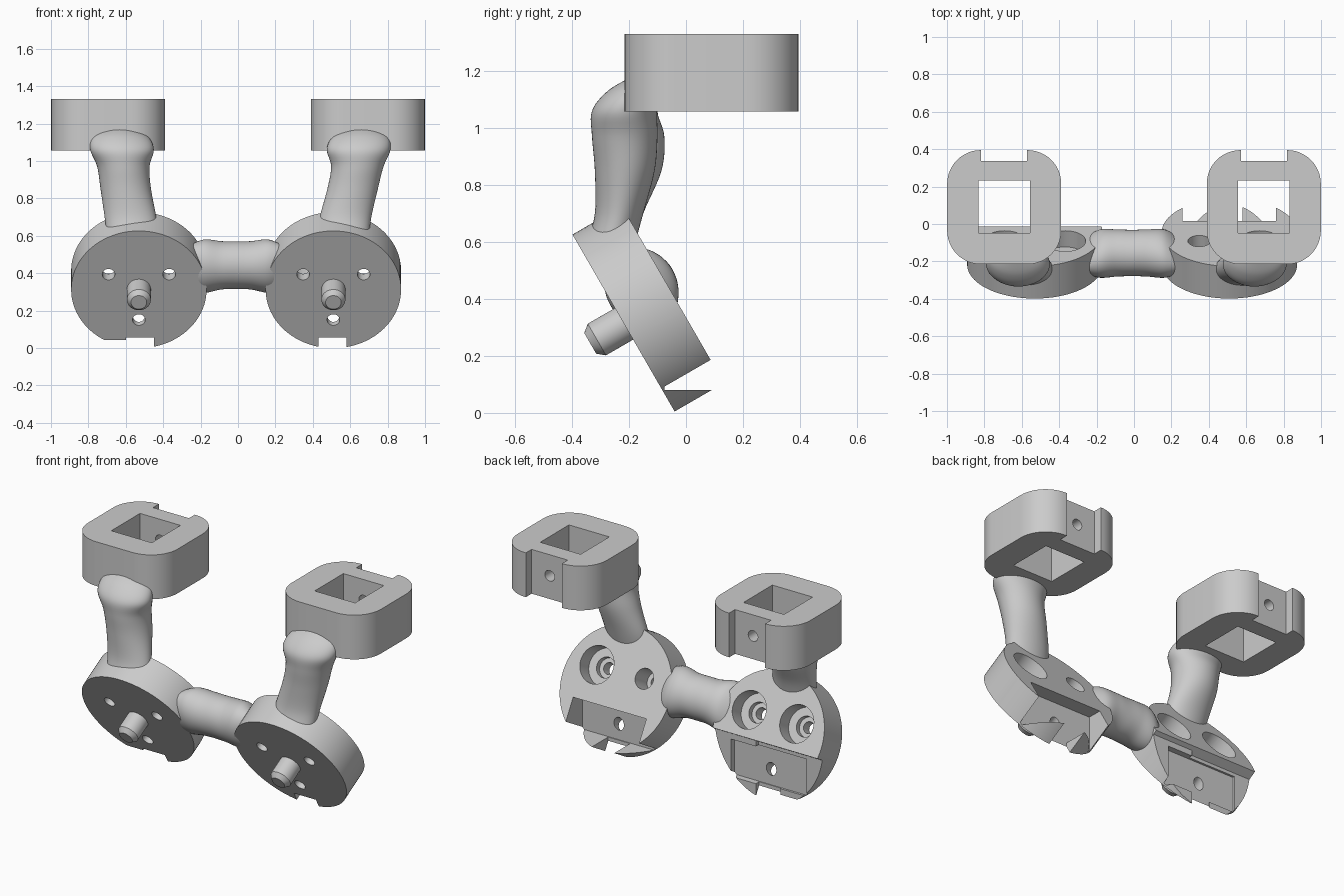
import bpy, bmesh
from math import sin, cos, pi, radians
from mathutils import Matrix, Vector

if "Cube" in bpy.data.objects:
    bpy.data.objects.remove(bpy.data.objects["Cube"])


def finish(bm, name):
    bmesh.ops.recalc_face_normals(bm, faces=bm.faces[:])
    me = bpy.data.meshes.new(name)
    bm.to_mesh(me)
    bm.free()
    ob = bpy.data.objects.new(name, me)
    bpy.context.collection.objects.link(ob)
    return ob


def prism(name, pts, depth, matrix=Matrix()):
    """Extrude a 2D outline along local z, from 0 to depth."""
    bm = bmesh.new()
    f = bm.faces.new([bm.verts.new((a, b, 0)) for a, b in pts])
    r = bmesh.ops.extrude_face_region(bm, geom=[f])
    vs = [v for v in r["geom"] if isinstance(v, bmesh.types.BMVert)]
    bmesh.ops.translate(bm, verts=vs, vec=(0, 0, depth))
    bm.transform(matrix)
    return finish(bm, name)


def circle(r, n, cx=0, cy=0):
    return [(cx + r * cos(2 * pi * i / n), cy + r * sin(2 * pi * i / n)) for i in range(n)]


def box(name, x0, x1, y0, y1, z0, z1):
    return prism(name, [(x0, y0), (x1, y0), (x1, y1), (x0, y1)], z1 - z0,
                 Matrix.Translation((0, 0, z0)))


def yz_prism(name, x0, x1, pts):
    """Extrude a (y, z) outline along x."""
    m = Matrix(((0, 0, 1, x0), (1, 0, 0, 0), (0, 1, 0, 0), (0, 0, 0, 1)))
    return prism(name, pts, x1 - x0, m)


def activate(ob):
    bpy.ops.object.select_all(action='DESELECT')
    bpy.context.view_layer.objects.active = ob
    ob.select_set(True)


def smooth(ob):
    activate(ob)
    bpy.ops.object.shade_smooth_by_angle(angle=radians(30))


def cut(ob, cutters):
    activate(ob)
    for c in cutters:
        c.hide_render = True
        m = ob.modifiers.new("cut", 'BOOLEAN')
        m.operation = 'DIFFERENCE'
        m.solver = 'EXACT'
        m.object = c
        bpy.ops.object.modifier_apply(modifier=m.name)
        bpy.data.objects.remove(c)


def loft(name, secs, a, b, steps=6, n=48):
    """Smooth elliptical tube through sections (x, y, z, half_a, half_b)."""
    secs = [Vector(s) for s in secs]
    rows = []
    for i in range(len(secs) - 1):
        p1, p2 = secs[i], secs[i + 1]
        p0, p3 = secs[max(i - 1, 0)], secs[min(i + 2, len(secs) - 1)]
        for k in range(steps + (i == len(secs) - 2)):
            t = k / steps
            rows.append(0.5 * (2 * p1 + (p2 - p0) * t + (2 * p0 - 5 * p1 + 4 * p2 - p3) * t ** 2
                               + (3 * p1 - p0 - 3 * p2 + p3) * t ** 3))
    bm = bmesh.new()
    rings = [[bm.verts.new(Vector(s[:3]) + a * s[3] * cos(2 * pi * j / n)
                           + b * s[4] * sin(2 * pi * j / n)) for j in range(n)] for s in rows]
    for r, q in zip(rings, rings[1:]):
        for j in range(n):
            bm.faces.new((r[j], r[(j + 1) % n], q[(j + 1) % n], q[j]))
    bm.faces.new(rings[0])
    bm.faces.new(rings[-1])
    ob = finish(bm, name)
    smooth(ob)


# Upper clamp blocks: rounded square with square bore, rear notch and screw hole
def clamp_block(side, cx):
    cy, h, r = 0.09, 0.305, 0.18
    pts = []
    for q, (sx, sy) in enumerate(((1, 1), (-1, 1), (-1, -1), (1, -1))):
        for i in range(13):
            t = (q + i / 12) * pi / 2
            pts.append((cx + sx * (h - r) + r * cos(t), cy + sy * (h - r) + r * sin(t)))
    ob = prism(side + "_clamp_block", pts, 0.273, Matrix.Translation((0, 0, 1.057)))
    hole = prism("screw_cutter", circle(0.033, 24), 0.3,
                 Matrix.Translation((cx, 0.45, 1.2)) @ Matrix.Rotation(pi / 2, 4, 'X'))
    cut(ob, [box("bore_cutter", cx - 0.138, cx + 0.138, -0.047, 0.233, 0.9, 1.5),
             box("notch_cutter", cx - 0.123, cx + 0.123, 0.338, 0.5, 0.9, 1.5), hole])
    smooth(ob)


# Tilted mounting discs: counterbored holes, cut-away lower back, front pin
def mounting_disc(side, cx, inner):
    frame = Matrix.Translation((cx, -0.2175, 0.3125)) @ Matrix.Rotation(radians(120), 4, 'X')

    def at(z):
        return frame @ Matrix.Translation((0, 0, z))

    def span(u0, u1):
        return sorted((cx + inner * u0, cx + inner * u1))

    def back_cut(u0, u1, y):
        return yz_prism("back_cutter", *span(u0, u1),
                        [(0.3, 0.55), (-0.014, 0.36), (y, 0.36 + 0.6 * (y + 0.014)),
                         (y, -0.1), (0.3, -0.1)])

    ob = prism(side + "_mounting_disc", circle(0.362, 96), -0.2, frame)
    cutters = [back_cut(-0.5, 0.5, -0.038), back_cut(-0.5, 0.08, -0.062),
               box("notch_cutter", *span(-0.07, 0.08), -0.07, 0.2, -0.1, 0.15),
               box("pocket_cutter", cx - 0.25, cx + 0.25, -0.075, 0.2, 0.08, 0.31)]
    for k in (30, 150, 270):
        x, y = 0.187 * cos(radians(k)), 0.187 * sin(radians(k))
        cutters.append(prism("hole_cutter", circle(0.034, 32, x, y), -0.4, at(0.1)))
        if k != 270:
            cutters.append(prism("bore_cutter", circle(0.11, 48, x, y), -0.2, at(-0.1)))
            cutters.append(prism("step_cutter", circle(0.06, 32, x, y), -0.2, at(-0.065)))
    cut(ob, cutters)
    smooth(ob)

    # pin with chamfered tip
    bm = bmesh.new()
    bmesh.ops.create_cone(bm, cap_ends=True, segments=48, radius1=0.064, radius2=0.064,
                          depth=0.15, matrix=at(0.035))
    bmesh.ops.create_cone(bm, cap_ends=True, segments=48, radius1=0.064, radius2=0.042,
                          depth=0.027, matrix=at(0.1235))
    bmesh.ops.remove_doubles(bm, verts=bm.verts[:], dist=0.0002)
    smooth(finish(bm, side + "_locating_pin"))


for side, s in (("left", -1), ("right", 1)):
    clamp_block(side, s * 0.694)
    mounting_disc(side, -0.01 + s * 0.52, -s)
    # Curved arm rising from disc into block
    e = 0.012 if s < 0 else 0
    lean = 0 if s < 0 else 0.025
    loft(side + "_arm",
         [(s * 0.56, -0.265, 0.59, 0.14, 0.085),
          (s * 0.575, -0.235, 0.70, 0.138, 0.085),
          (s * (0.60 + lean / 2), -0.215 + e, 0.85, 0.135, 0.105 + e),
          (s * (0.613 + lean), -0.215 + e, 0.97, 0.14, 0.115 + e),
          (s * (0.62 + lean), -0.215, 1.06, 0.17, 0.115),
          (s * (0.63 + lean), -0.175, 1.13, 0.15, 0.1),
          (s * (0.635 + lean), -0.14, 1.175, 0.08, 0.06)],
         Vector((1, 0, 0)), Vector((0, 1, 0)))

# Connecting bar between the discs
half = [(0.245, -0.166, 0.423, 0.14, 0.085), (0.17, -0.158, 0.437, 0.15, 0.122),
        (0.08, -0.155, 0.442, 0.131, 0.124)]
path = [(-0.01 - x, *r) for x, *r in half] + [(-0.01, -0.155, 0.443, 0.129, 0.122)]
path += [(-0.01 + x, *r) for x, *r in reversed(half)]
loft("connecting_bar", path, Vector((0, -0.5, 0.866)), Vector((0, 0.866, 0.5)))
